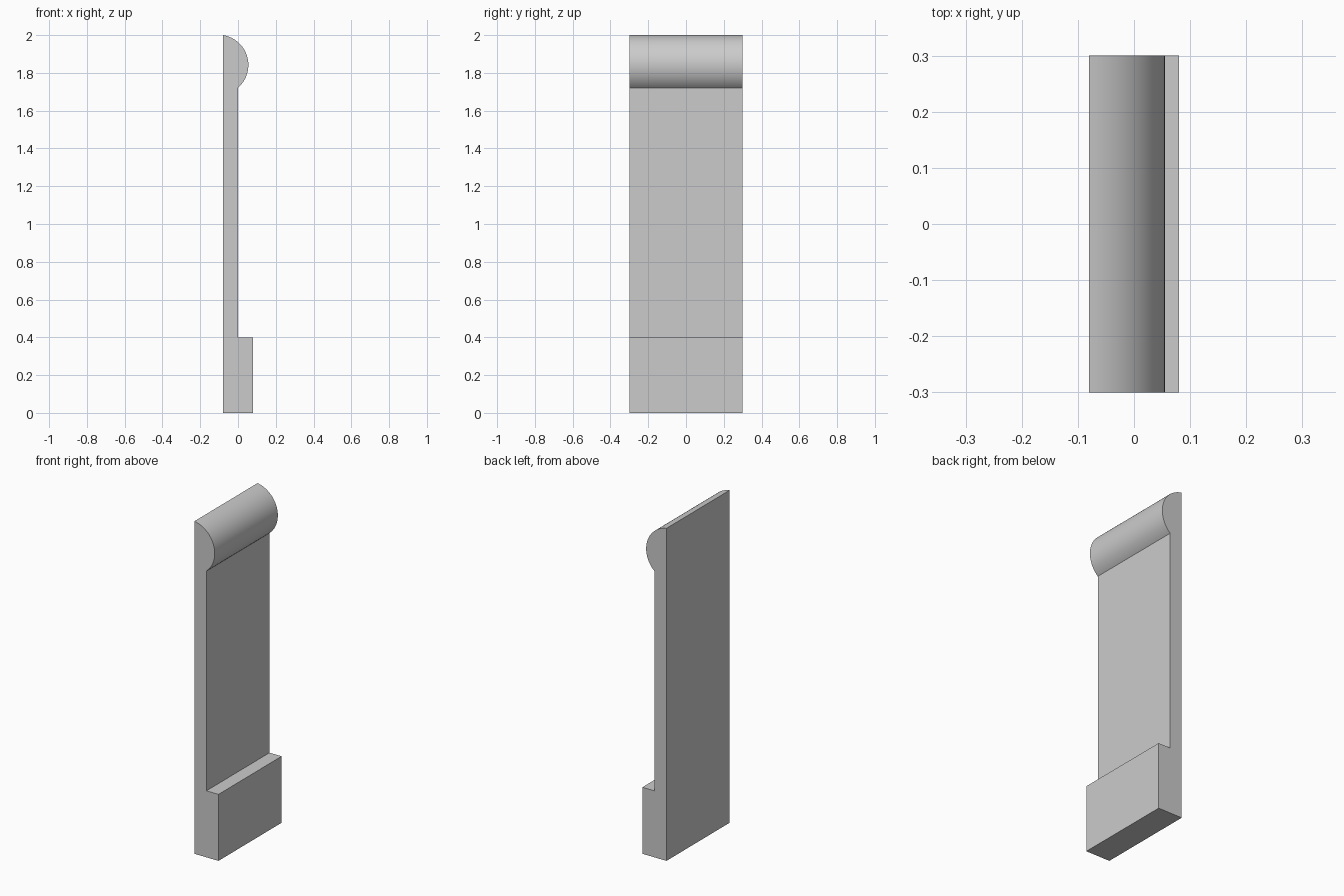
import bpy
import bmesh
import math

default = bpy.data.objects.get("Cube")
if default:
    bpy.data.objects.remove(default, do_unlink=True)

# Single grey material
GREY = (0.6, 0.6, 0.6, 1.0)
mat = bpy.data.materials.new("plain grey")
mat.use_nodes = True
mat.diffuse_color = GREY
mat.node_tree.nodes["Principled BSDF"].inputs["Base Color"].default_value = GREY

BACK, FACE, FOOT = -0.08, 0.0, 0.08   # x of back, panel face and foot face
HALF_WIDTH = 0.3
FOOT_TOP = 0.4
CX, CZ, R = -0.105, 1.842, 0.16       # rounded lip circle
STEPS = 32

# Side profile: foot, thin panel, then the rounded lip up to the back edge
profile = [(BACK, 0), (FOOT, 0), (FOOT, FOOT_TOP), (FACE, FOOT_TOP)]
start = -math.acos((FACE - CX) / R)
end = math.acos((BACK - CX) / R)
for i in range(STEPS + 1):
    a = start + (end - start) * i / STEPS
    profile.append((CX + R * math.cos(a), CZ + R * math.sin(a)))

# Extrude the profile across the width
bm = bmesh.new()
cap = bm.faces.new([bm.verts.new((x, -HALF_WIDTH, z)) for x, z in profile])
result = bmesh.ops.extrude_face_region(bm, geom=[cap], use_keep_orig=True)
moved = [v for v in result["geom"] if isinstance(v, bmesh.types.BMVert)]
bmesh.ops.translate(bm, verts=moved, vec=(0, 2 * HALF_WIDTH, 0))
bmesh.ops.recalc_face_normals(bm, faces=bm.faces)

mesh = bpy.data.meshes.new("moulded_panel")
bm.to_mesh(mesh)
bm.free()
mesh.materials.append(mat)
panel = bpy.data.objects.new("moulded_panel", mesh)
bpy.context.collection.objects.link(panel)

# Smooth lip, sharp corners
bpy.ops.object.select_all(action="DESELECT")
panel.select_set(True)
bpy.context.view_layer.objects.active = panel
bpy.ops.object.shade_smooth_by_angle(angle=math.radians(30))
